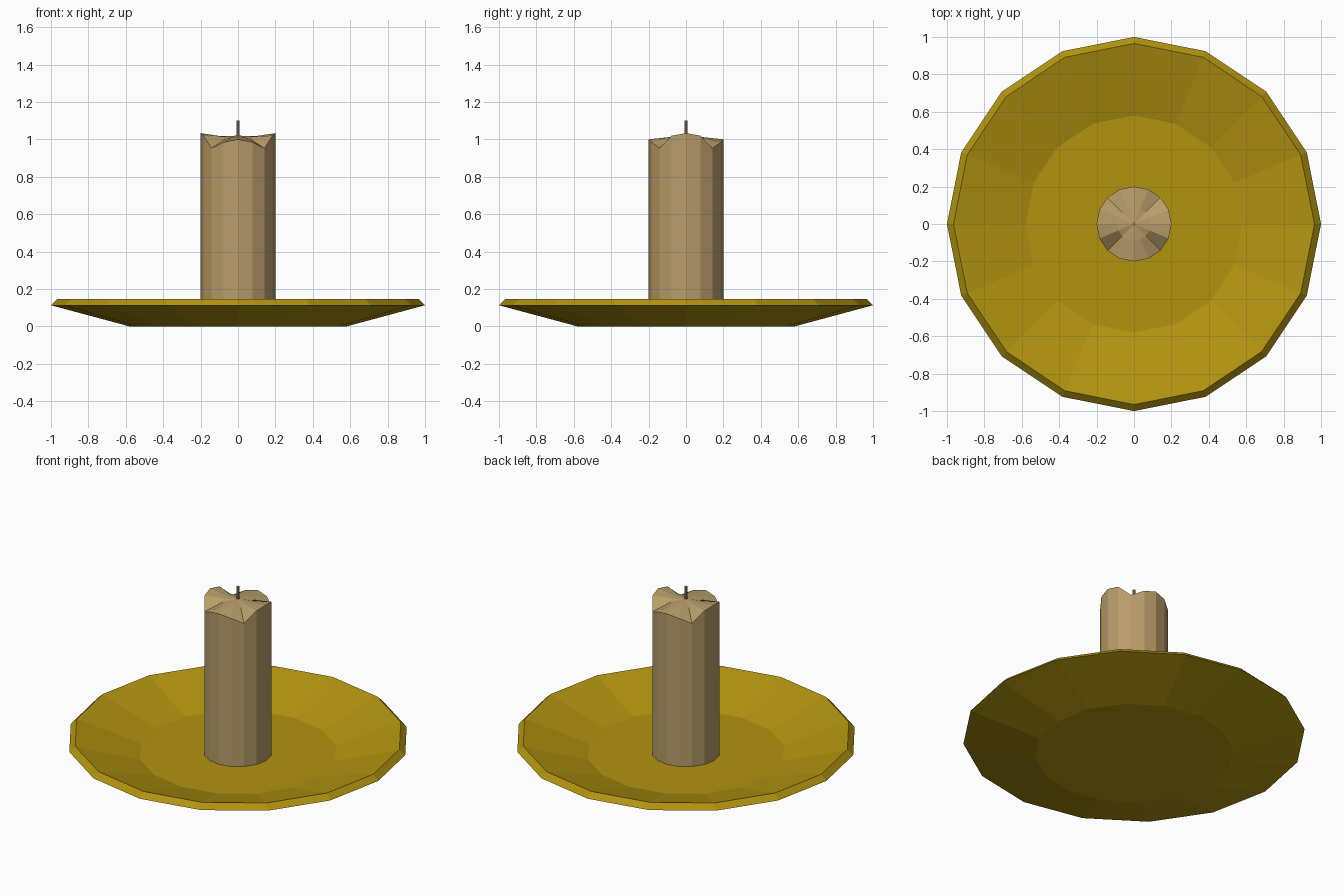
import bpy, bmesh, math

if "Cube" in bpy.data.objects:
    bpy.data.objects.remove(bpy.data.objects["Cube"])

N = 16  # sides of every round part


def material(name, rgb):
    m = bpy.data.materials.new(name)
    lin = [(c / 255 / 12.92) if c < 11 else ((c / 255 + 0.055) / 1.055) ** 2.4 for c in rgb]
    m.diffuse_color = (*lin, 1)
    m.use_nodes = True
    m.node_tree.nodes["Principled BSDF"].inputs["Base Color"].default_value = m.diffuse_color
    return m


def lathe(name, rings, mat, sides=N):
    """Join rings (radius, height) into a closed flat-faced solid.
    Height may be a function of the side index; radius 0 gives a point."""
    bm = bmesh.new()
    loops = []
    for r, z in rings:
        h = z if callable(z) else (lambda i, z=z: z)
        if r == 0:
            loops.append([bm.verts.new((0, 0, h(0)))] * sides)
        else:
            loops.append([bm.verts.new((r * math.cos(2 * math.pi * i / sides),
                                        r * math.sin(2 * math.pi * i / sides), h(i)))
                          for i in range(sides)])
    for a, b in zip(loops, loops[1:]):
        for i in range(sides):
            j = (i + 1) % sides
            bm.faces.new(list(dict.fromkeys((a[i], a[j], b[j], b[i]))))
    bmesh.ops.recalc_face_normals(bm, faces=bm.faces)
    me = bpy.data.meshes.new(name)
    bm.to_mesh(me)
    bm.free()
    me.materials.append(mat)
    ob = bpy.data.objects.new(name, me)
    bpy.context.collection.objects.link(ob)
    return ob


brass = material("brass", (178, 148, 16))
wax = material("wax", (184, 157, 106))

# Shallow dish with a bevelled rim
lathe("plate", [(0, 0), (0.58, 0), (1.0, 0.113), (0.965, 0.147), (0.58, 0.03), (0, 0.03)], brass)

# Candle with a melted rim: high left and right, notched on the diagonals
QUARTER = [1.033, 1.02, 0.952, 0.985, 1.0]


def rim(i):
    k = i % 8
    return QUARTER[k if k <= 4 else 8 - k]


def pool(i):
    return 1.012 + 0.15 * (rim(i) - 1.0)


lathe("candle", [(0, 0.03), (0.2, 0.03), (0.2, rim), (0.09, pool), (0, 1.02)], wax)

# Wick
lathe("wick", [(0, 1.0), (0.008, 1.0), (0.008, 1.1), (0, 1.1)], wax, 8)
